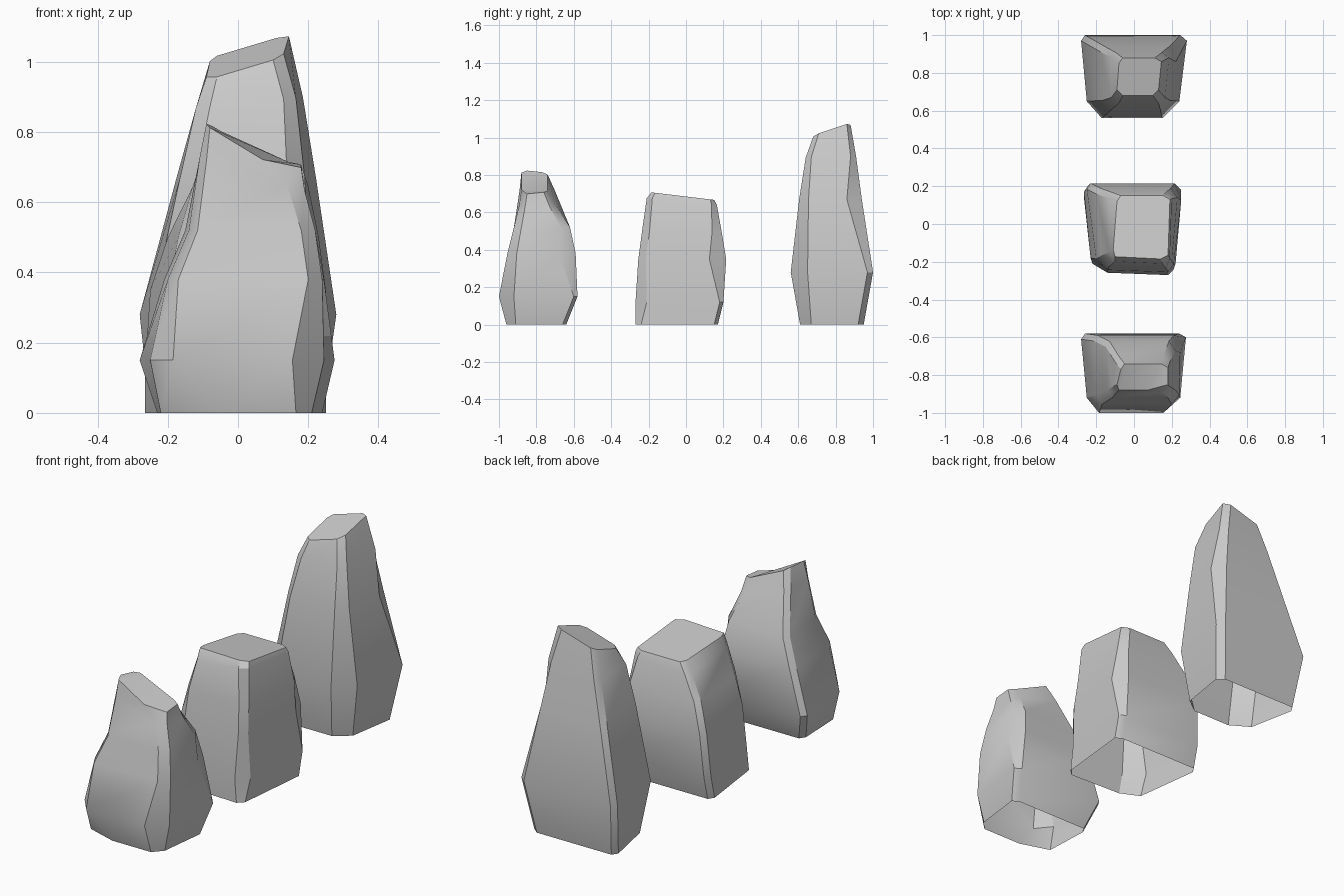
import bpy, bmesh, math


# Loft tapered eight-sided rings into a faceted boulder, open underneath.
# Ring: z, tilt in x, tilt in y, front y, back y, front-face left/right x,
# side left/right x, back left/right x, front and rear-right chamfer depth.
# skew pushes the front-left corner back, dip hollows the top ring along x.
def rock(name, cy, rings, skew=0.0, dip=0.0):
    bm = bmesh.new()
    loops = []
    for n, (z, tx, ty, yf, yb, fl, fr, sl, sr, bl, br, d, e) in enumerate(rings):
        q = dip if n == len(rings) - 1 else 0
        pts = [(fl, yf + skew * .4), (fr, yf), (sr, yf + d), (br, yb - e - .01),
               (br - .035, yb), (bl + .02, yb), (bl, yb - .03), (sl, yf + d + skew)]
        loops.append([bm.verts.new((x, y + cy, z + tx * x + ty * y + q * x * x))
                      for x, y in pts])
    for a, b in zip(loops, loops[1:]):
        for i in range(8):
            j = (i + 1) % 8
            bm.faces.new((a[i], a[j], b[j], b[i]))
    # Cap as strips from front to back so a dipped top stays clean
    t = loops[-1]
    for quad in ((0, 5, 6, 7), (0, 1, 4, 5), (1, 2, 3, 4)):
        bm.faces.new([t[i] for i in quad])
    bmesh.ops.recalc_face_normals(bm, faces=bm.faces)
    mesh = bpy.data.meshes.new(name)
    bm.to_mesh(mesh)
    bm.free()
    ob = bpy.data.objects.new(name, mesh)
    bpy.context.collection.objects.link(ob)
    bpy.ops.object.select_all(action='DESELECT')
    ob.select_set(True)
    bpy.context.view_layer.objects.active = ob
    bpy.ops.object.shade_smooth_by_angle(angle=math.radians(30))


# Front rock: pinched shoulder and a hollowed top sloping down to the right
rock("front_rock", -.79, [
    (0, 0, 0, -.17, .15, -.06, .165, -.22, .21, -.23, .24, .05, .01),
    (.15, 0, 0, -.21, .21, -.185, .155, -.25, .245, -.28, .275, .08, .01),
    (.38, 0, 0, -.165, .20, -.17, .20, -.20, .24, -.21, .245, .05, .08),
    (.52, 0, 0, -.13, .17, -.115, .18, -.14, .22, -.15, .22, .04, .04),
    (.69, -.3, 0, -.10, .09, -.09, .14, -.11, .19, -.10, .19, .03, .02),
    (.765, -.59, .1, -.09, .05, -.08, .07, -.09, .18, -.07, .18, .03, .01)],
    dip=1.42)

# Middle rock: low and blocky with a nearly flat top
rock("middle_rock", 0, [
    (0, 0, 0, -.27, .17, -.12, .18, -.22, .21, -.265, .25, .03, .01),
    (.12, 0, 0, -.27, .20, -.14, .17, -.23, .22, -.265, .25, .06, .01),
    (.35, 0, 0, -.255, .215, -.14, .18, -.20, .21, -.25, .25, .04, .08),
    (.50, 0, 0, -.235, .19, -.13, .17, -.17, .20, -.20, .23, .04, .04),
    (.64, .1, -.1, -.21, .165, -.10, .15, -.13, .19, -.13, .20, .03, .02),
    (.685, 0, -.12, -.185, .15, -.10, .14, -.11, .18, -.09, .19, .02, .01)],
    skew=.03)

# Back rock: tall spire with its peak at the rear right
rock("back_rock", .78, [
    (0, 0, 0, -.17, .17, -.10, .12, -.20, .20, -.25, .24, .06, .02),
    (.28, 0, 0, -.22, .22, -.17, .15, -.25, .24, -.28, .28, .09, .02),
    (.67, 0, 0, -.175, .16, -.12, .14, -.165, .19, -.175, .222, .05, .07),
    (.88, .1, 0, -.14, .13, -.08, .13, -.12, .165, -.12, .185, .03, .02),
    (1.005, .3, .3, -.10, .10, -.06, .10, -.09, .13, -.08, .145, .03, .01)])
